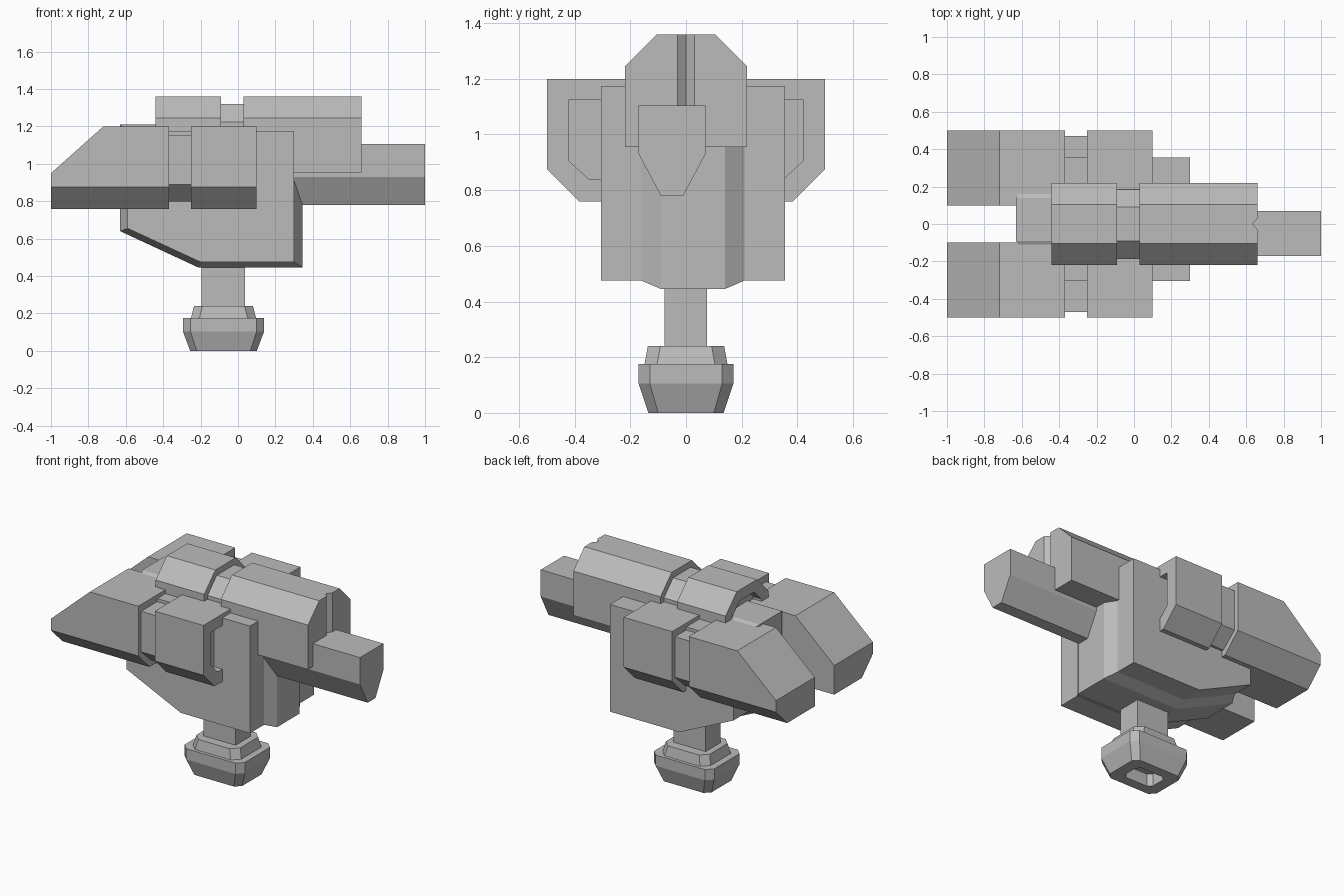
import bpy, bmesh

default = bpy.data.objects.get("Cube")
if default:
    bpy.data.objects.remove(default, do_unlink=True)

grey = bpy.data.materials.new("plain_grey")
grey.use_nodes = True
grey.diffuse_color = (0.5, 0.5, 0.5, 1)
grey.node_tree.nodes["Principled BSDF"].inputs["Base Color"].default_value = (0.5, 0.5, 0.5, 1)


def loft(name, rings):
    """Skin a stack of equal-length rings and cap both ends."""
    bm = bmesh.new()
    loops = [[bm.verts.new(p) for p in ring] for ring in rings]
    n = len(loops[0])
    for a, b in zip(loops, loops[1:]):
        for i in range(n):
            j = (i + 1) % n
            bm.faces.new((a[i], a[j], b[j], b[i]))
    bm.faces.new(loops[0])
    bm.faces.new(loops[-1])
    bmesh.ops.recalc_face_normals(bm, faces=bm.faces)
    mesh = bpy.data.meshes.new(name)
    bm.to_mesh(mesh)
    bm.free()
    mesh.materials.append(grey)
    obj = bpy.data.objects.new(name, mesh)
    bpy.context.collection.objects.link(obj)
    return obj


def prism_x(name, outline, x0, x1):
    """Extrude a (y, z) outline along x."""
    return loft(name, [[(x, y, z) for y, z in outline] for x in (x0, x1)])


def cut(obj, cutter):
    """Subtract a cutter from a part, then discard the cutter."""
    cutter.hide_render = True
    mod = obj.modifiers.new("cut", "BOOLEAN")
    mod.operation = "DIFFERENCE"
    mod.solver = "EXACT"
    mod.object = cutter
    bpy.context.view_layer.objects.active = obj
    bpy.ops.object.modifier_apply(modifier=mod.name)
    bpy.data.objects.remove(cutter, do_unlink=True)


def roof(half, shoulder, top, flat):
    """Box outline with bevelled upper corners."""
    low = 0.955
    return [(-half, low), (half, low), (half, shoulder), (flat, top), (-flat, top), (-half, shoulder)]


# Central body: side profile, swelling into a raised middle band
side = [(0.3, 1.175), (0.3, 0.475), (-0.2, 0.475), (-0.59, 0.655), (-0.59, 1.175)]
band = [(0.345, 1.21), (0.345, 0.445), (-0.21, 0.445), (-0.63, 0.64), (-0.63, 1.21)]
stations = [(-0.305, side), (-0.16, side), (-0.09, band), (0.14, band), (0.21, side), (0.355, side)]
loft("central_body", [[(x, y, z) for x, z in prof] for y, prof in stations])

# Upper housing: front block, neck and rear block
housing = roof(0.22, 1.245, 1.36, 0.105)
front_housing = prism_x("front_housing", housing, 0.03, 0.66)
prism_x("housing_neck", roof(0.185, 1.225, 1.32, 0.09), -0.1, 0.04)
rear_housing = prism_x("rear_housing", housing, -0.44, -0.09)

# V groove in the nose and recess in the tail of the housing
groove = [(0.635, 0), (0.68, -0.054), (0.68, 0.054)]
cut(front_housing, loft("groove_cutter", [[(x, y, z) for x, y in groove] for z in (1.0, 1.5)]))
cut(rear_housing, prism_x("tail_cutter", roof(0.15, 1.215, 1.29, 0.075), -0.5, -0.38))

# Barrel
prism_x("barrel", [(-0.17, 1.105), (0.07, 1.105), (0.07, 0.93), (-0.01, 0.78),
                   (-0.09, 0.78), (-0.17, 0.93)], 0.2, 1.0)

# Side pods, one set on each side
for label, s in (("left", 1), ("right", -1)):
    def pod_outline(inner, outer, top, corner, keel, bottom):
        pts = [(inner, top), (outer, top), (outer, corner), (keel, bottom), (inner, bottom)]
        return [(s * y, z) for y, z in pts]

    shell = pod_outline(0.1, 0.5, 1.2, 0.875, 0.385, 0.76)
    front_pod = prism_x(label + "_front_pod", shell, -0.25, 0.1)
    cut(front_pod, prism_x("pod_cutter", pod_outline(0.2, 0.42, 1.125, 0.905, 0.35, 0.84), 0.04, 0.2))
    prism_x(label + "_pod_link", pod_outline(0.1, 0.47, 1.155, 0.89, 0.37, 0.8), -0.38, -0.24)
    rear_pod = prism_x(label + "_rear_pod", shell, -1.0, -0.37)
    # Sloping rear deck
    wedge = [(-0.72, 1.2), (-1.0, 0.95), (-1.1, 0.861), (-1.1, 1.3), (-0.608, 1.3)]
    cut(rear_pod, loft("wedge_cutter", [[(x, y, z) for x, z in wedge] for y in (-0.7, 0.7)]))


# Pedestal: clipped rectangles stacked upwards
def clipped(hx, hy, c, z):
    cx = -0.0775
    pts = [(hx, hy - c), (hx - c, hy), (c - hx, hy), (-hx, hy - c),
           (-hx, c - hy), (c - hx, -hy), (hx - c, -hy), (hx, c - hy)]
    return [(cx + x, y, z) for x, y in pts]


foot = loft("foot", [clipped(0.105, 0.07, 0.025, 0.08), clipped(0.105, 0.07, 0.025, 0),
                     clipped(0.178, 0.135, 0.035, 0), clipped(0.2175, 0.17, 0.04, 0.105),
                     clipped(0.2175, 0.17, 0.04, 0.175)])
loft("foot_collar", [clipped(0.175, 0.15, 0.045, 0.17), clipped(0.158, 0.137, 0.045, 0.24)])
loft("post", [[(x, y, z) for x, y in ((-0.195, -0.078), (0.037, -0.078), (0.037, 0.076), (-0.195, 0.076))]
              for z in (0.2, 0.5)])
